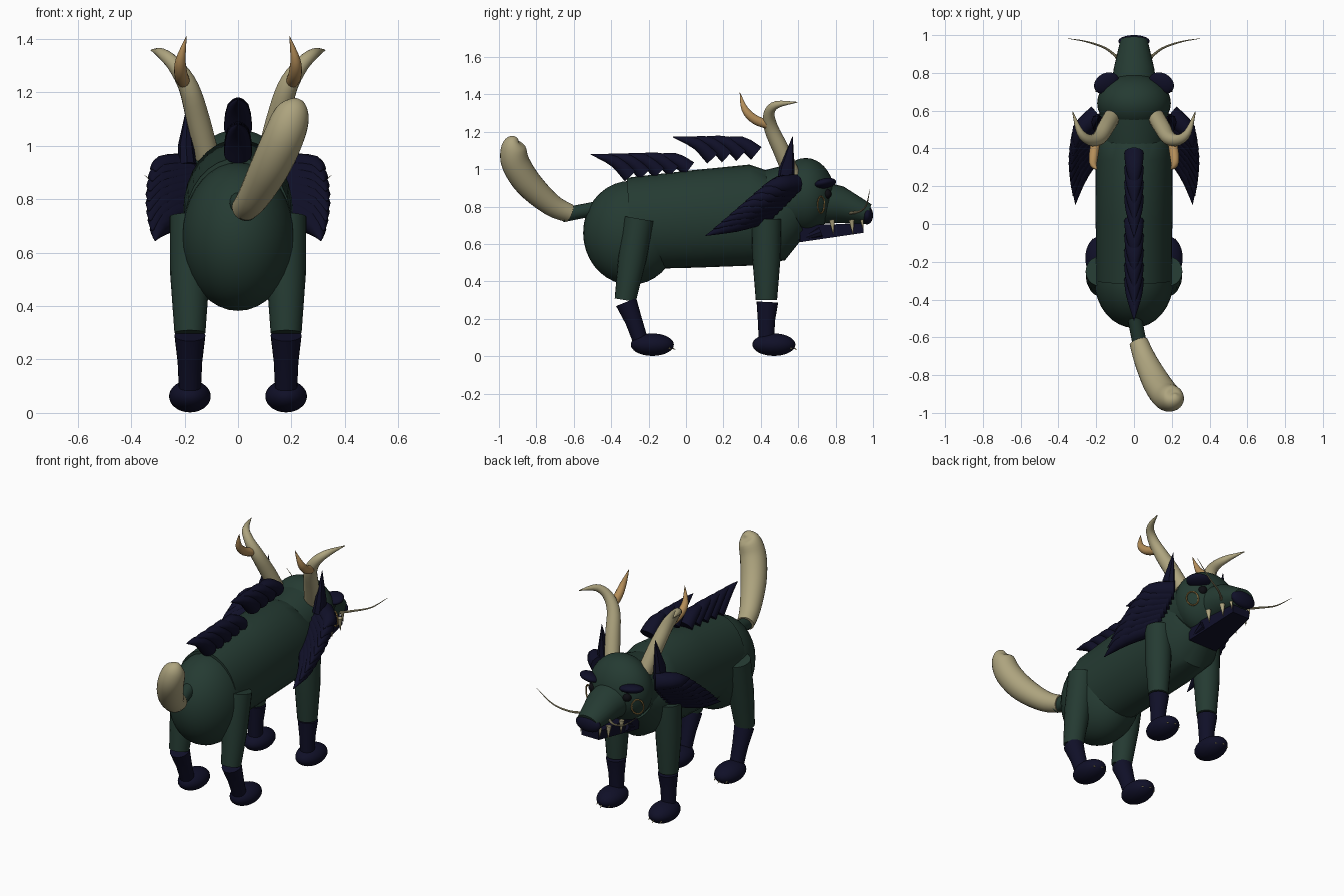
import bpy, bmesh, math
from mathutils import Vector, Matrix

cube = bpy.data.objects.get("Cube")
if cube:
    bpy.data.objects.remove(cube, do_unlink=True)


def material(name, rgb):
    m = bpy.data.materials.new(name)
    m.use_nodes = True
    m.diffuse_color = (*rgb, 1)
    bsdf = m.node_tree.nodes["Principled BSDF"]
    bsdf.inputs["Base Color"].default_value = (*rgb, 1)
    bsdf.inputs["Roughness"].default_value = 0.8
    return m


GREEN = material("forest green", (0.018, 0.043, 0.032))
NAVY = material("midnight navy", (0.005, 0.005, 0.021))
CREAM = material("cream", (0.42, 0.37, 0.21))
TAN = material("antler tan", (0.46, 0.27, 0.10))
GOLD = material("gold", (0.30, 0.19, 0.06))
BLACK = material("eye black", (0.004, 0.004, 0.006))
parts = []


def finish(name, bm, mat):
    bmesh.ops.recalc_face_normals(bm, faces=bm.faces)
    mesh = bpy.data.meshes.new(name)
    bm.to_mesh(mesh)
    bm.free()
    mesh.materials.append(mat)
    obj = bpy.data.objects.new(name, mesh)
    bpy.context.collection.objects.link(obj)
    parts.append(obj)
    return obj


def smooth_path(items, steps):
    # Catmull-Rom interpolation through the given vectors
    if steps == 1:
        return items
    out = []
    for i in range(len(items) - 1):
        a, b, c, d = (items[max(i - 1, 0)], items[i], items[i + 1],
                      items[min(i + 2, len(items) - 1)])
        for s in range(steps):
            t = s / steps
            out.append(b + (c - a) * t / 2 + (a * 2 - b * 5 + c * 4 - d) * t * t / 2
                       + (b * 3 - a - c * 3 + d) * t ** 3 / 2)
    return out + [items[-1]]


def loft(name, mat, path, radii, segs=16, steps=1):
    """Tube along a path; each radius is a number or a (side, height) pair."""
    pts = smooth_path([Vector(p) for p in path], steps)
    pairs = [Vector(r) if isinstance(r, tuple) else Vector((r, r)) for r in radii]
    sizes = smooth_path(pairs, steps)
    bm = bmesh.new()
    rings = []
    for i, (p, r) in enumerate(zip(pts, sizes)):
        d = (pts[min(i + 1, len(pts) - 1)] - pts[max(i - 1, 0)]).normalized()
        u = (Vector((1, 0, 0)) - d * d.x).normalized()
        v = d.cross(u)
        ring = []
        for k in range(segs):
            a = math.tau * k / segs
            ring.append(bm.verts.new(p + u * max(r.x, 0.001) * math.cos(a)
                                     + v * max(r.y, 0.001) * math.sin(a)))
        rings.append(ring)
    for lo, hi in zip(rings, rings[1:]):
        for k in range(segs):
            n = (k + 1) % segs
            bm.faces.new((lo[k], lo[n], hi[n], hi[k]))
    bm.faces.new(rings[0])
    bm.faces.new(rings[-1])
    return finish(name, bm, mat)


def ball(name, mat, center, size, turn=None):
    bm = bmesh.new()
    bmesh.ops.create_uvsphere(bm, u_segments=32, v_segments=18, radius=1)
    rot = turn or Matrix()
    bm.transform(Matrix.Translation(center) @ rot @ Matrix.Diagonal((*size, 1)))
    return finish(name, bm, mat)


# Body, neck and head
ball("hindquarters", GREEN, (0, -0.295, 0.66), (0.21, 0.255, 0.278))
loft("torso", GREEN,
     [(0, -0.3, 0.71), (0, 0.03, 0.733), (0, 0.35, 0.755), (0, 0.49, 0.75), (0, 0.56, 0.79)],
     [(0.2, 0.245), (0.203, 0.26), (0.205, 0.27), (0.2, 0.24), (0.17, 0.16)], 32)
loft("neck", GREEN, [(0, 0.42, 0.82), (0, 0.54, 0.84), (0, 0.64, 0.85)],
     [(0.17, 0.17), (0.18, 0.18), (0.185, 0.185)], 32)
ball("head", GREEN, (0, 0.64, 0.86), (0.195, 0.155, 0.2))
loft("snout", GREEN, [(0, 0.72, 0.82), (0, 0.82, 0.81), (0, 0.975, 0.76)],
     [(0.12, 0.115), (0.108, 0.1), (0.072, 0.055)], 24)
ball("nose", NAVY, (0, 0.968, 0.755), (0.083, 0.032, 0.05))

# Lower jaw: a tapered slab with a ragged beard behind it
bm = bmesh.new()
bmesh.ops.create_cube(bm, size=1)
for v in bm.verts:
    front = v.co.y > 0
    v.co.x *= 0.12 if front else 0.2
    if front:
        v.co.y, v.co.z = 0.95, 0.71 if v.co.z > 0 else 0.66
    else:
        v.co.y, v.co.z = 0.61, 0.70 if v.co.z > 0 else 0.61
finish("lower_jaw", bm, NAVY)
for i in range(5):
    x = (i - 2) * 0.04
    loft("beard_spike", NAVY, [(x, 0.72, 0.665), (x * 1.1, 0.6, 0.62)], [0.03, 0.002], 8)

# Tail
loft("tail_root", GREEN, [(0, -0.48, 0.79), (0.035, -0.66, 0.755)], [0.038, 0.038])
loft("tail_tuft", CREAM,
     [(0.025, -0.625, 0.765), (0.06, -0.72, 0.81), (0.12, -0.84, 0.92),
      (0.17, -0.91, 1.03), (0.20, -0.922, 1.11), (0.215, -0.915, 1.15), (0.217, -0.90, 1.165)],
     [0.05, 0.06, 0.074, 0.076, 0.068, 0.045, 0.004], 24, 4)


def spine_row(count, first, step, base_z, rise, tip_z):
    for i in range(count):
        y, z = first + i * step, base_z + i * rise
        t = tip_z - 0.01 * max(0, i - count + 2)
        loft("back_spine", NAVY,
             [(0, y, z), (0, y - 0.085, (z + t) / 2 + 0.02), (0, y - 0.215, t)],
             [(0.052, 0.045), (0.042, 0.034), 0.002], 14, 3)


# Two rows of swept back spines
spine_row(5, -0.295, 0.078, 0.965, 0.009, 1.08)
spine_row(4, 0.145, 0.077, 1.06, 0.008, 1.172)

for side, s in (("left", 1), ("right", -1)):
    # Legs, feet and claws
    for place, top, knee, ankle, foot in (("front", 0.43, 0.43, 0.43, 0.47),
                                          ("hind", -0.25, -0.325, -0.235, -0.18)):
        tag = f"{side}_{place}_"
        x = 0.18 * s
        loft(tag + "upper_leg", GREEN,
             [(x, top, 0.735), (x, (top + knee) / 2, 0.52), (x, knee, 0.3)],
             [(0.076, 0.08), (0.074, 0.075), (0.058, 0.057)], 20)
        loft(tag + "lower_leg", NAVY,
             [(x, knee + 0.005, 0.29), (x, (knee + ankle) / 2, 0.19), (x, ankle, 0.06)],
             [0.058, 0.046, 0.04], 20)
        ball(tag + "foot", NAVY, (x, foot, 0.062), (0.078, 0.115, 0.06))
        for dx in (-0.04, 0, 0.04):
            y = foot + 0.105 - abs(dx) * 0.5
            loft(tag + "claw", CREAM, [(x + dx, y - 0.015, 0.055), (x + dx, y + 0.018, 0.035)],
                 [0.009, 0.001], 8)

    # Shoulder mane: overlapping swept spikes
    for i in range(8):
        t = i / 7
        tip = Vector((0.31 + 0.10 * t * (1 - t), 0.105 + 0.30 * t, 0.645 + 0.26 * t))
        base = Vector((0.19, 0.42 + 0.16 * t, 0.76 + 0.16 * t))
        mid = (tip + base) / 2 + Vector((0.035, 0, 0.005))
        loft(f"{side}_mane_spike", NAVY,
             [(p.x * s, p.y, p.z) for p in (base, mid, tip)], [0.055, 0.045, 0.002], 10, 3)

    # Ears
    loft(f"{side}_ear", NAVY,
         [(0.19 * s, 0.53, 0.93), (0.195 * s, 0.54, 1.0), (0.185 * s, 0.57, 1.175)],
         [(0.035, 0.045), (0.03, 0.042), 0.001], 8)

    # Horns with a forward prong
    loft(f"{side}_horn", CREAM,
         [(x * s, y, z) for x, y, z in ((0.115, 0.57, 0.96), (0.15, 0.51, 1.1),
          (0.185, 0.455, 1.22), (0.235, 0.445, 1.30), (0.285, 0.485, 1.345), (0.325, 0.595, 1.358))],
         [0.045, 0.044, 0.038, 0.029, 0.02, 0.002], 16, 4)
    loft(f"{side}_horn_prong", TAN,
         [(x * s, y, z) for x, y, z in ((0.20, 0.45, 1.235), (0.213, 0.37, 1.265),
          (0.215, 0.315, 1.32), (0.193, 0.288, 1.41))],
         [0.024, 0.025, 0.019, 0.001], 14, 4)

    # Brow, eye and cheek ring
    ball(f"{side}_brow", NAVY, (0.145 * s, 0.745, 0.925), (0.07, 0.055, 0.026),
         Matrix.Rotation(-0.5 * s, 4, 'Z') @ Matrix.Rotation(0.25, 4, 'X'))
    ball(f"{side}_eye", BLACK, (0.118 * s, 0.752, 0.868), (0.026, 0.026, 0.026))
    ring = [(0.17 * s + 0.03 * s * math.cos(a), 0.722 - 0.018 * math.cos(a),
             0.81 + 0.045 * math.sin(a)) for a in [math.tau * k / 16 for k in range(17)]]
    for a, b in zip(ring, ring[1:]):
        loft(f"{side}_cheek_ring", GOLD, [a, b], [0.005, 0.005], 6)

    # Whisker and fangs
    loft(f"{side}_whisker", CREAM,
         [(x * s, y, z) for x, y, z in ((0.075, 0.87, 0.765), (0.15, 0.93, 0.775),
          (0.25, 0.965, 0.81), (0.35, 0.982, 0.89))],
         [0.008, 0.006, 0.004, 0.001], 8, 5)
    for y, x, size in ((0.78, 0.1, 0.016), (0.885, 0.085, 0.016), (0.94, 0.065, 0.01)):
        loft(f"{side}_fang", CREAM, [(x * s, y, 0.73), (x * s, y + 0.008, 0.73 - size * 5)],
             [size, 0.001], 10)

# Smooth shading that keeps the sharp edges
bpy.ops.object.select_all(action='DESELECT')
for obj in parts:
    obj.select_set(True)
bpy.context.view_layer.objects.active = parts[0]
bpy.ops.object.shade_smooth_by_angle(angle=math.radians(40))
